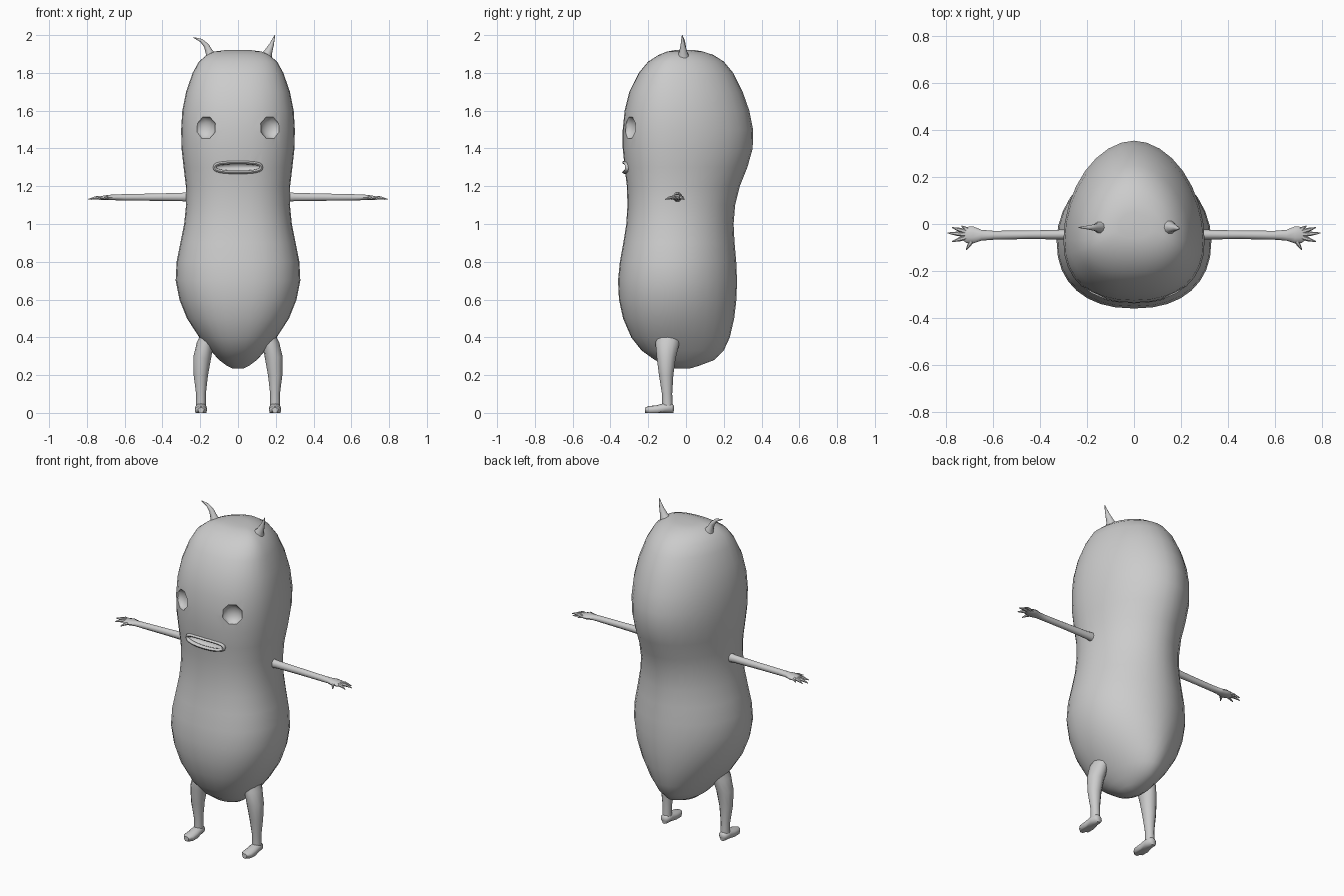
import bpy, bmesh, math
from mathutils import Vector, Matrix

if "Cube" in bpy.data.objects:
    bpy.data.objects.remove(bpy.data.objects["Cube"])

grey = bpy.data.materials.new("grey")
grey.diffuse_color = (0.6, 0.6, 0.6, 1)
grey.use_nodes = True
grey.node_tree.nodes["Principled BSDF"].inputs["Base Color"].default_value = grey.diffuse_color


def finish(name, bm, angle=50):
    bmesh.ops.recalc_face_normals(bm, faces=bm.faces)
    me = bpy.data.meshes.new(name)
    bm.to_mesh(me)
    bm.free()
    me.materials.append(grey)
    ob = bpy.data.objects.new(name, me)
    bpy.context.collection.objects.link(ob)
    smooth(ob, angle)
    return ob


def smooth(ob, angle=50):
    bpy.ops.object.select_all(action='DESELECT')
    ob.select_set(True)
    bpy.context.view_layer.objects.active = ob
    bpy.ops.object.shade_smooth_by_angle(angle=math.radians(angle))


def skin(bm, loops, closed=False):
    """Bridge rings of points with quads, capping open ends."""
    rings = [[bm.verts.new(p) for p in loop] for loop in loops]
    n = len(rings[0])
    pairs = list(zip(rings, rings[1:])) + ([(rings[-1], rings[0])] if closed else [])
    for a, b in pairs:
        for i in range(n):
            j = (i + 1) % n
            bm.faces.new((a[i], a[j], b[j], b[i]))
    if not closed:
        bm.faces.new(rings[0])
        bm.faces.new(rings[-1])


def tube(bm, path, ref, n=10, closed=False):
    """Path entries: x, y, z, radius across ref, radius along ref."""
    pts = [Vector(p[:3]) for p in path]
    loops, m = [], len(pts)
    for i, p in enumerate(path):
        if closed:
            t = pts[(i + 1) % m] - pts[i - 1]
        else:
            t = pts[min(i + 1, m - 1)] - pts[max(i - 1, 0)]
        u = t.cross(Vector(ref)).normalized()
        v = u.cross(t).normalized()
        loops.append([pts[i] + u * p[3] * math.cos(a) + v * p[4] * math.sin(a)
                      for a in (2 * math.pi * k / n for k in range(n))])
    skin(bm, loops, closed)


# Body profile: height, half width, front y, back y
PROFILE = [
    (0.235, 0.03, -0.06, 0.02), (0.25, 0.06, -0.10, 0.07), (0.28, 0.10, -0.165, 0.15),
    (0.33, 0.145, -0.235, 0.20), (0.4, 0.205, -0.29, 0.232), (0.5, 0.27, -0.333, 0.255),
    (0.6, 0.31, -0.355, 0.267), (0.7, 0.33, -0.36, 0.27), (0.8, 0.325, -0.35, 0.266),
    (0.9, 0.305, -0.332, 0.257), (1.0, 0.285, -0.316, 0.252), (1.1, 0.275, -0.31, 0.26),
    (1.2, 0.276, -0.313, 0.285), (1.3, 0.288, -0.325, 0.325), (1.4, 0.299, -0.335, 0.353),
    (1.5, 0.301, -0.335, 0.355), (1.6, 0.295, -0.325, 0.335), (1.7, 0.275, -0.30, 0.30),
    (1.8, 0.24, -0.25, 0.25), (1.86, 0.207, -0.20, 0.20), (1.895, 0.165, -0.145, 0.145),
    (1.913, 0.125, -0.10, 0.09), (1.92, 0.07, -0.06, 0.05)]


def body_ring(z, w, front, back, n=32):
    mid = min(-0.07, 0) if w > 0.2 else -0.07 * w / 0.2
    ring = []
    for k in range(n):
        c, s = math.cos(2 * math.pi * k / n), math.sin(2 * math.pi * k / n)
        e = 2 / 2.3 if s < 0 else 2 / 1.9
        depth = (back - mid) if s > 0 else (mid - front)
        ring.append((math.copysign(abs(c) ** e, c) * w,
                     mid + math.copysign(abs(s) ** e, s) * depth, z))
    return ring


bm = bmesh.new()
skin(bm, [body_ring(*row) for row in PROFILE])
body = finish("body", bm)


# Eye sockets and mouth hollow cut into the face
def cutter(name, loc, scale, turn, segs, rings):
    cb = bmesh.new()
    bmesh.ops.create_uvsphere(cb, u_segments=segs, v_segments=rings, radius=1)
    mat = (Matrix.Translation(loc) @ Matrix.Rotation(turn, 4, 'Z')
           @ Matrix.Diagonal((*scale, 1)) @ Matrix.Rotation(math.pi / 2, 4, 'X')
           @ Matrix.Rotation(math.pi / segs, 4, 'Z'))
    bmesh.ops.transform(cb, matrix=mat, verts=cb.verts)
    ob = finish(name, cb)
    ob.hide_render = True
    return ob


cutters = [cutter("eye_cutter", (s * 0.173, -0.302, 1.51), (0.062, 0.042, 0.064), s * 0.45, 8, 6)
           for s in (-1, 1)]
cutters.append(cutter("mouth_cutter", (0, -0.322, 1.3), (0.125, 0.035, 0.027), 0, 20, 10))
for c in cutters:
    mod = body.modifiers.new("cut", 'BOOLEAN')
    mod.operation, mod.solver, mod.object = 'DIFFERENCE', 'EXACT', c
    bpy.context.view_layer.objects.active = body
    bpy.ops.object.modifier_apply(modifier=mod.name)
for c in cutters:
    bpy.data.objects.remove(c)
smooth(body, 40)

# Lips: closed tube following the curve of the face
bm = bmesh.new()
lip = []
for k in range(24):
    a = 2 * math.pi * k / 24
    c, s = math.cos(a), math.sin(a)
    x = 0.124 * math.copysign(abs(c) ** 0.75, c)
    z = 1.3 + 0.026 * math.copysign(abs(s) ** 0.75, s)
    lip.append((x, -0.325 + 1.0 * x * x, z, 0.009, 0.013))
tube(bm, lip, (0, 1, 0), 8, closed=True)
finish("lips", bm)

# Finger tips and roots on the hand: root x, root y, tip x, tip y
FINGERS = [(0.69, -0.035, 0.735, -0.008), (0.71, -0.035, 0.775, -0.015), (0.715, -0.045, 0.795, -0.038),
           (0.71, -0.055, 0.775, -0.075), (0.685, -0.06, 0.715, -0.11)]

for s, side in ((-1, "left"), (1, "right")):
    # Arm flaring into a flat palm
    bm = bmesh.new()
    tube(bm, [(s * x, y, z, a, b) for x, y, z, a, b in (
        (0.24, -0.045, 1.143, 0.026, 0.03), (0.3, -0.045, 1.143, 0.021, 0.023),
        (0.45, -0.046, 1.142, 0.018, 0.020), (0.6, -0.048, 1.141, 0.019, 0.018),
        (0.65, -0.048, 1.141, 0.023, 0.016), (0.685, -0.047, 1.14, 0.036, 0.015),
        (0.715, -0.046, 1.138, 0.034, 0.012), (0.735, -0.046, 1.136, 0.018, 0.007))], (0, 0, 1))
    finish(side + "_arm", bm)

    # Tapered fingers
    bm = bmesh.new()
    for x0, y0, x1, y1 in FINGERS:
        xm, ym = (x0 + x1) / 2, (y0 + y1) / 2
        tube(bm, [(s * x0, y0, 1.139, 0.011, 0.011), (s * xm, ym, 1.139, 0.009, 0.009),
                  (s * x1, y1, 1.13, 0.002, 0.002)], (0, 0, 1), 6)
    finish(side + "_fingers", bm)

    # Leg from hip to ankle
    bm = bmesh.new()
    tube(bm, [(s * x, y, z, a, b) for x, y, z, a, b in (
        (0.155, -0.09, 0.42, 0.035, 0.065), (0.175, -0.10, 0.36, 0.045, 0.062),
        (0.19, -0.105, 0.29, 0.047, 0.05), (0.197, -0.105, 0.2, 0.038, 0.038),
        (0.196, -0.10, 0.1, 0.026, 0.027), (0.196, -0.098, 0.02, 0.026, 0.028))], (0, 1, 0), 12)
    finish(side + "_leg", bm)

    # Flat-soled foot
    bm = bmesh.new()
    tube(bm, [(s * 0.196, y, z, a, b) for y, z, a, b in (
        (-0.064, 0.024, 0.014, 0.014), (-0.075, 0.025, 0.027, 0.025), (-0.11, 0.026, 0.031, 0.027),
        (-0.15, 0.02, 0.033, 0.021), (-0.195, 0.018, 0.032, 0.018), (-0.218, 0.018, 0.017, 0.01))],
        (0, 0, 1), 12)
    for v in bm.verts:
        if v.co.z < 0.012:
            v.co.z = 0
    finish(side + "_foot", bm)

# Horns: the left one curls outward, the right one is a straight spike
HORNS = {
    "left_horn": [(-0.14, -0.015, 1.88, 0.034), (-0.152, -0.015, 1.91, 0.02), (-0.168, -0.015, 1.945, 0.014),
                  (-0.195, -0.015, 1.972, 0.009), (-0.235, -0.015, 1.987, 0.002)],
    "right_horn": [(0.145, -0.015, 1.88, 0.036), (0.16, -0.015, 1.91, 0.022), (0.178, -0.017, 1.95, 0.012),
                   (0.195, -0.02, 2.0, 0.002)]}
for name, path in HORNS.items():
    bm = bmesh.new()
    tube(bm, [(*p, p[3]) for p in path], (0, 1, 0), 10)
    finish(name, bm)
